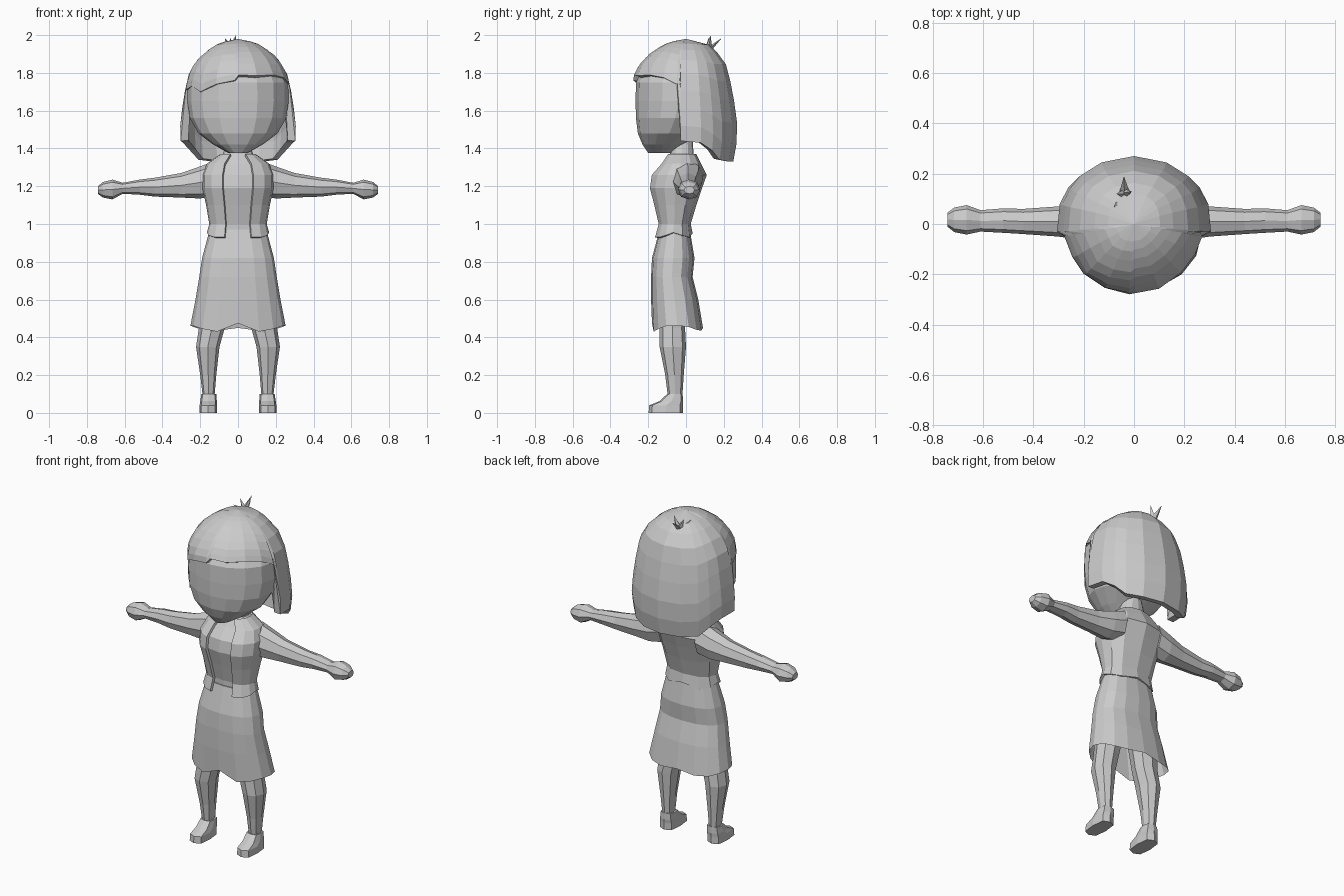
import bpy, bmesh
from math import sin, cos, radians, copysign
from mathutils import Vector

if "Cube" in bpy.data.objects:
    bpy.data.objects.remove(bpy.data.objects["Cube"])


def spow(v, p):
    return copysign(abs(v) ** p, v)


def angles(n, start=0, span=360):
    return [radians(start + span * i / n) for i in range(n)]


def ring(z, x0, x1, y0, y1, angs, p=1.0):
    """Rounded cross-section in a box; angle 0 is the front (-y)."""
    cx, cy, rx, ry = (x0 + x1) / 2, (y0 + y1) / 2, (x1 - x0) / 2, (y1 - y0) / 2
    return [Vector((cx + rx * spow(sin(a), p), cy - ry * spow(cos(a), p), z)) for a in angs]


def loft(name, rings, closed=True, caps=(True, True), apex=None, mirror=False, thick=0):
    bm = bmesh.new()
    rows = [[bm.verts.new(c) for c in r] for r in rings]
    n = len(rows[0])
    for lo, hi in zip(rows, rows[1:]):
        for j in range(n if closed else n - 1):
            k = (j + 1) % n
            bm.faces.new((lo[j], lo[k], hi[k], hi[j]))
    if caps[0]:
        bm.faces.new(rows[0][::-1])
    if apex:
        tip = bm.verts.new(apex)
        for j in range(n):
            bm.faces.new((rows[-1][j], rows[-1][(j + 1) % n], tip))
    elif caps[1]:
        bm.faces.new(rows[-1])
    me = bpy.data.meshes.new(name)
    bm.to_mesh(me)
    bm.free()
    ob = bpy.data.objects.new(name, me)
    bpy.context.collection.objects.link(ob)
    if thick:
        m = ob.modifiers.new("thickness", 'SOLIDIFY')
        m.thickness, m.offset = thick, -1
    if mirror:
        piv = ob.modifiers.new("mirror", 'MIRROR')
        piv.use_axis[0] = True
    return ob


def lerp_table(table, z):
    for a, b in zip(table, table[1:]):
        if z <= b[0]:
            t = max(0, (z - a[0]) / (b[0] - a[0]))
            return [u + (v - u) * t for u, v in zip(a[1:], b[1:])]
    return table[-1][1:]


# head: z, half width, front y, back y
HEAD = [(1.375, .05, -.20, -.07), (1.42, .13, -.23, -.01), (1.48, .21, -.255, .08),
        (1.56, .255, -.265, .15), (1.65, .268, -.267, .19), (1.75, .265, -.265, .19),
        (1.85, .21, -.21, .15)]
loft("head", [ring(z, -w, w, f, b, angles(16)) for z, w, f, b in HEAD], apex=(0, -.03, 1.93))

# bob hair: radii by height, and hem height by direction
HAIR = [(1.33, .295, .25, .25), (1.44, .305, .27, .27), (1.50, .31, .28, .275),
        (1.65, .293, .28, .255), (1.78, .268, .28, .23), (1.84, .24, .25, .215),
        (1.90, .19, .195, .175), (1.95, .115, .12, .12), (1.98, .03, .03, .03)]
HEM = [(-180, 1.33), (-155, 1.33), (-135, 1.34), (-122, 1.39), (-107, 1.43), (-84, 1.44),
       (-80, 1.71), (-62, 1.73), (-45, 1.70), (-25, 1.74), (-4, 1.76), (1, 1.79), (22, 1.785),
       (45, 1.79), (65, 1.775), (80, 1.74), (84, 1.44), (107, 1.43), (122, 1.39), (135, 1.34),
       (155, 1.33)]
rows = []
for s in (0, .15, .32, .5, .66, .8, .9, .96):
    row = []
    for deg, hem in HEM:
        z = hem + (1.975 - hem) * s
        w, f, b = lerp_table(HAIR, z)
        a = radians(deg)
        row.append(Vector((w * sin(a), -(f if cos(a) > 0 else b) * cos(a), z)))
    rows.append(row)
loft("hair", rows, caps=(False, False), apex=(0, 0, 1.98), thick=.04)

# tuft of loose hair on the crown
for tip in ((-.04, .19, 1.985), (-.01, .13, 2.0), (-.07, .12, 1.985), (-.08, .065, 1.965)):
    loft("hair_tuft", [ring(1.925, -.06, -.015, .10, .14, angles(4))], apex=tip)

# torso with neck
TORSO = [(.93, .15, -.145, .02), (1.0, .148, -.145, .02), (1.1, .165, -.17, .05),
         (1.19, .185, -.195, .08), (1.26, .185, -.185, .105), (1.32, .16, -.13, .075),
         (1.37, .09, -.095, .05)]
A12 = angles(12)
body = [ring(z, .01 - w, w - .01, f + .01, b - .01, A12, .85) for z, w, f, b in TORSO]
body.append(ring(1.45, -.055, .055, -.075, .035, A12))
loft("torso", body)

# open jacket, parted at the front
JA = [radians(d) for d in (22, 45, 70, 90, 115, 145, 180, 215, 245, 270, 290, 315, 338)]
jacket = [ring(z, -w - .004, w + .004, f - .005, b + .005, JA, .85) for z, w, f, b in TORSO]
hem = ring(.93, -.165, .165, -.17, .035, JA, .85)
for v, d in zip(hem, (0, 0, .01, .025, .01, 0, .02, 0, .01, .025, .01, 0, 0)):
    v.z += d
jacket[0] = hem
loft("jacket", jacket, closed=False, caps=(False, False), thick=.014)

# flared skirt with a wavy hem
SKIRT = [(.45, .252, -.18, .09), (.6, .225, -.185, .065), (.72, .205, -.185, .035),
         (.82, .19, -.18, .045), (.97, .15, -.14, .02)]
A16 = angles(16)
skirt = [ring(z, -w, w, f, b, A16, .85) for z, w, f, b in SKIRT]
for j, v in enumerate(skirt[0]):
    v.z += (.025, -.02, -.005, .01, .012, .005, -.01, -.015, 0)[min(j, 16 - j)]
loft("skirt", skirt, caps=(False, True))

# arms with mitten hands: x, low z, high z, front y, back y
ARM = [(.12, 1.15, 1.335, -.08, .09), (.2, 1.135, 1.305, -.065, .085), (.3, 1.14, 1.27, -.05, .07),
       (.44, 1.145, 1.245, -.04, .06), (.52, 1.155, 1.235, -.035, .062), (.61, 1.16, 1.218, -.03, .055),
       (.665, 1.13, 1.235, -.042, .075), (.715, 1.14, 1.222, -.032, .065), (.742, 1.16, 1.20, -.01, .045)]
arm = []
for x, z0, z1, y0, y1 in ARM:
    arm.append([Vector((v.z, v.x, v.y)) for v in ring(x, y0, y1, z0, z1, angles(8), .9)])
loft("arm", arm, mirror=True)

# legs, continuing up inside the skirt: z, x range, y range
LEG = [(.08, .125, .186, -.095, -.02), (.2, .115, .20, -.11, -.012), (.35, .098, .222, -.14, 0),
       (.45, .07, .207, -.14, -.005), (.75, .01, .18, -.15, .02)]
loft("leg", [ring(z, a, b, c, d, angles(8), .9) for z, a, b, c, d in LEG], mirror=True)

# feet
FOOT = [(0, .112, .205, -.198, -.015), (.04, .112, .203, -.195, -.015),
        (.062, .112, .2, -.14, -.015), (.1, .115, .194, -.1, -.018)]
loft("foot", [ring(z, a, b, c, d, angles(8), .6) for z, a, b, c, d in FOOT], mirror=True)
